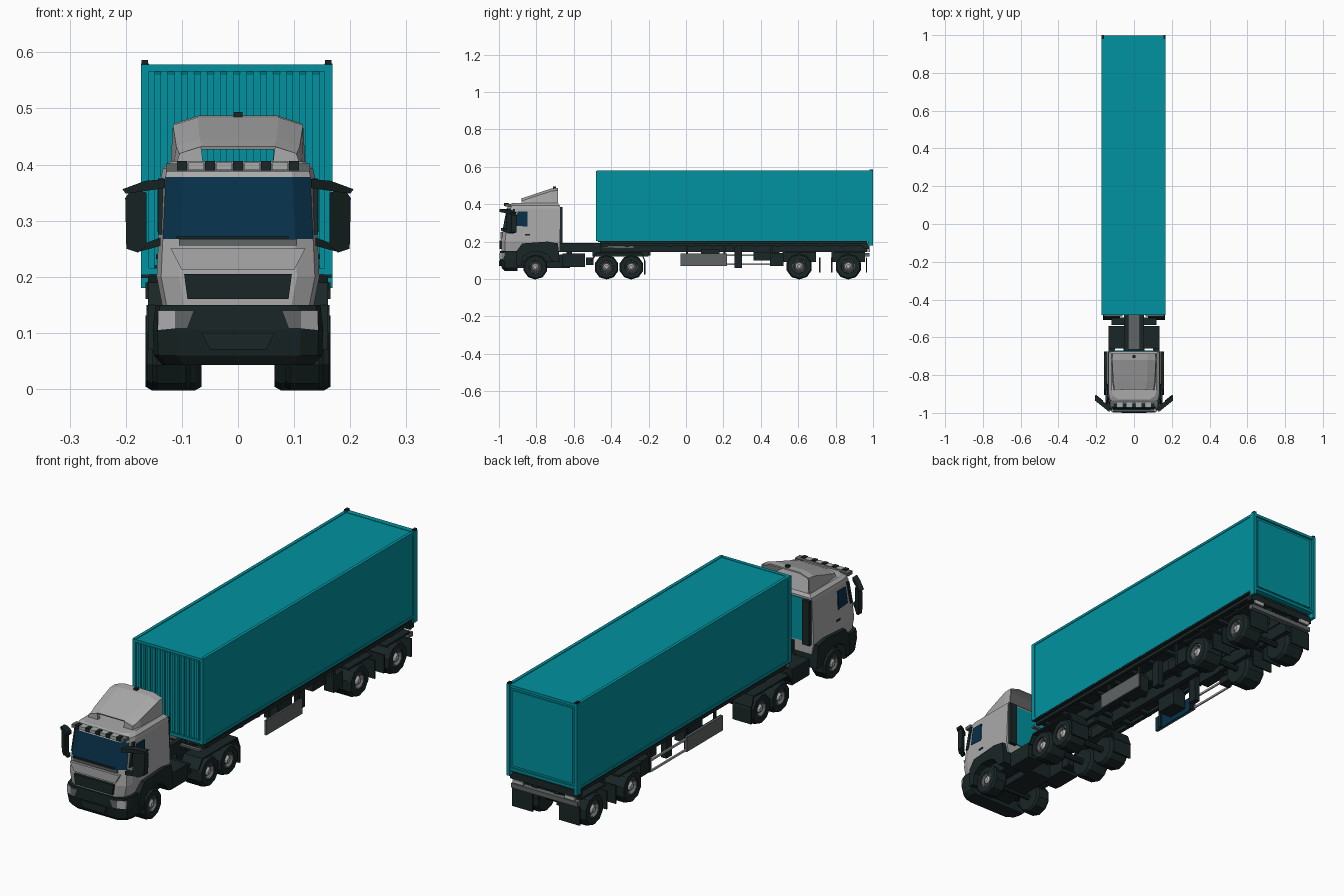
import bpy, bmesh, math

cube = bpy.data.objects.get("Cube")
if cube:
    bpy.data.objects.remove(cube)


def material(name, r, g, b):
    m = bpy.data.materials.new(name)
    m.use_nodes = True
    m.diffuse_color = (r, g, b, 1)
    m.node_tree.nodes["Principled BSDF"].inputs["Base Color"].default_value = (r, g, b, 1)
    return m


TEAL = material("teal paint", 0, 0.29, 0.35)
GREY = material("cab grey", 0.4, 0.4, 0.4)
DARK = material("dark plastic", 0.01, 0.019, 0.019)
GLASS = material("blue glass", 0.002, 0.03, 0.068)
METAL = material("light metal", 0.45, 0.45, 0.46)
STEEL = material("mid grey steel", 0.12, 0.13, 0.13)


def build(name, verts, faces, *mats):
    me = bpy.data.meshes.new(name)
    me.from_pydata(verts, [], faces)
    bm = bmesh.new()
    bm.from_mesh(me)
    bmesh.ops.recalc_face_normals(bm, faces=bm.faces)
    bm.to_mesh(me)
    bm.free()
    for m in mats:
        me.materials.append(m)
    ob = bpy.data.objects.new(name, me)
    bpy.context.collection.objects.link(ob)
    return ob


def loft(name, rings, *mats, caps=True, closed=True):
    n = len(rings[0])
    verts = [p for ring in rings for p in ring]
    faces = [(r * n + i, r * n + (i + 1) % n, (r + 1) * n + (i + 1) % n, (r + 1) * n + i)
             for r in range(len(rings) - 1) for i in range(n if closed else n - 1)]
    if caps:
        faces += [tuple(range(n)), tuple(range(len(verts) - n, len(verts)))]
    return build(name, verts, faces, *mats)


def side_prism(name, x0, x1, profile, mat):
    return loft(name, [[(x, y, z) for y, z in profile] for x in (x0, x1)], mat)


def front_prism(name, y0, y1, profile, mat, sweep=0):
    return loft(name, [[(x, y + sweep * abs(x), z) for x, z in profile] for y in (y0, y1)], mat)


def box(name, x, y, z, mat):
    return side_prism(name, x[0], x[1], [(y[0], z[0]), (y[1], z[0]), (y[1], z[1]), (y[0], z[1])], mat)


def pair(name, x, y, z, mat):
    for side, s in (("left", 1), ("right", -1)):
        box(f"{side}_{name}", (s * x[0], s * x[1]), y, z, mat)


# Container: body, frame, corrugated front and rear door
L, R = -.173, .168
box("container_body", (L + .003, R - .003), (-.473, .99), (.206, .576), TEAL)
box("container_floor", (L + .001, R - .001), (-.47, .97), (.198, .206), DARK)
for x in (L, R - .014):
    box("front_post", (x, x + .014), (-.482, -.462), (.203, .578), TEAL)
    box("rear_post", (x, x + .014), (.972, 1), (.18, .58), TEAL)
    box("bottom_rail", (x, x + .014), (-.475, .98), (.204, .214), TEAL)
    box("top_rail", (x, x + .014), (-.475, .98), (.568, .579), TEAL)
    box("corner_fitting", (x + .001, x + .013), (.98, .999), (.578, .586), DARK)
for z in (.204, .566):
    box("front_rail", (L, R), (-.481, -.465), (z, z + .012), TEAL)
    box("rear_rail", (L, R), (.975, .998), (z, z + .012), TEAL)
for i in range(13):
    x = L + .024 + i * .0235
    side_prism("front_corrugation", x, x + .012,
               [(-.472, .215), (-.479, .22), (-.479, .561), (-.472, .566)], TEAL)
box("rear_door", (L + .026, R - .026), (.985, .995), (.225, .555), TEAL)


# Cab shell, lofted through rounded footprints
def footprint(z, w, front, back=-.675):
    half = [(w, back), (w, front + .055), (w - .008, front + .025), (w - .04, front + .005)]
    return [(x, y, z) for x, y in half] + [(-x, y, z) for x, y in reversed(half)]


cab = loft("cab_shell", [footprint(*r) for r in (
    (.148, .135, -.992), (.2, .145, -.992), (.267, .142, -.985), (.378, .137, -.963),
    (.393, .134, -.955), (.405, .12, -.935, -.685))], GREY, GLASS)
for f in cab.data.polygons:
    if .28 < f.center.z < .36 and f.normal.y < -.5:
        f.material_index = 1
box("cab_floor", (-.12, .12), (-.96, -.68), (.09, .15), DARK)
box("cab_rear_panel", (-.105, .105), (-.677, -.671), (.2, .385), TEAL)
pair("rear_air_duct", (.1, .134), (-.678, -.66), (.19, .385), DARK)
for side, s in (("left", 1), ("right", -1)):
    side_prism(f"{side}_door_window", s * .134, s * .1435,
               [(-.915, .285), (-.848, .28), (-.848, .36), (-.9, .36)], GLASS)
    side_prism(f"{side}_window_pillar", s * .132, s * .143,
               [(-.95, .275), (-.934, .275), (-.913, .375), (-.925, .375)], DARK)
    box(f"{side}_door_handle", (s * .14, s * .146), (-.86, -.835), (.232, .24), DARK)
    # Mirrors and their swept arms
    front_prism(f"{side}_mirror", -1.093, -1.065, [(s * x, z) for x, z in (
        (.163, .255), (.178, .243), (.199, .25), (.201, .34), (.19, .356), (.163, .35))], DARK, .8)
    front_prism(f"{side}_mirror_arm", -1.1, -1.07, [(s * x, z) for x, z in (
        (.13, .358), (.2, .348), (.206, .356), (.165, .371), (.13, .374))], DARK, .8)
    front_prism(f"{side}_lower_mirror_arm", -1.09, -1.07, [(s * x, z) for x, z in (
        (.138, .255), (.175, .245), (.175, .256), (.138, .27))], DARK, .8)
    # Headlights wrapped round the bumper corners
    front_prism(f"{side}_headlight", -1.067, -1.06, [(s * x, z) for x, z in (
        (.112, .108), (.143, .105), (.143, .14), (.112, .14))], METAL, .625)
    front_prism(f"{side}_inner_headlight", -.998, -.99, [(s * x, z) for x, z in (
        (.09, .108), (.112, .108), (.112, .14), (.078, .14))], STEEL)
    # Front wheel arch
    side_prism(f"{side}_front_arch", s * .105, s * .16, [
        (-.905, .07), (-.905, .15), (-.875, .19), (-.74, .2), (-.685, .19), (-.675, .09),
        (-.71, .09), (-.74, .13), (-.78, .146), (-.83, .146), (-.87, .12), (-.88, .07)], DARK)

# Nose, bumper, visor strip and wipers
front_prism("front_grille", -.998, -.984, [(-.09, .16), (.09, .16), (.096, .205), (-.096, .205)], DARK)
front_prism("nose_panel", -.992, -.98, [(-.1, .212), (.1, .212), (.12, .25), (-.12, .25)], GREY)
box("windscreen_cowl", (-.105, .105), (-.988, -.975), (.256, .267), STEEL)
loft("front_bumper", [footprint(z, w, f, -.9) for z, w, f in (
    (.043, .135, -.975), (.06, .15, -.99), (.105, .152, -1), (.15, .147, -1))], DARK)
front_prism("bumper_intake", -1, -.985, [(-.05, .07), (.05, .07), (.065, .1), (-.065, .1)], DARK)
box("wiper_bar", (-.11, .09), (-.988, -.978), (.268, .273), DARK)
box("sun_visor", (-.128, .128), (-.968, -.935), (.388, .402), STEEL)
for i in range(5):
    x = (i - 2) * .05
    box("roof_lamp", (x - .009, x + .009), (-.972, -.95), (.389, .406), DARK)
for i in range(4):
    x = (i - 1.5) * .05
    box("visor_panel", (x - .014, x + .014), (-.971, -.945), (.39, .404), GREY)


# Roof wind deflector, an open shell
def arch(y, w, top):
    half = [(w, .402), (w - .004, top - .014), (w * .6, top)]
    return [(x, y, z) for x, z in half] + [(-x, y, z) for x, z in reversed(half)]


shell = loft("wind_deflector", [arch(-.875, .108, .432), (arch(-.835, .114, .446)),
             arch(-.72, .12, .484), arch(-.685, .118, .487)], GREY, caps=False, closed=False)
shell.modifiers.new("thickness", "SOLIDIFY").thickness = .006
for s in (1, -1):
    front_prism("deflector_cheek", -.88, -.865, [(s * .062, .402), (s * .11, .402),
                (s * .104, .42), (s * .066, .432)], GREY)
box("roof_beacon", (-.008, .008), (-.71, -.694), (.482, .494), DARK)


# Wheels: a lathed tyre, a dished rim and a hub
def lathe(name, profile, x, y, z, s, mat, n=10):
    turn = [2 * math.pi * (i + .5) / n for i in range(n)]
    loft(name, [[(x + s * px, y + r * math.cos(a), z + r * math.sin(a)) for a in turn]
                for px, r in profile], mat)


def wheel(name, y, r, inner, outer):
    w = outer - inner
    for side, s in (("left", 1), ("right", -1)):
        at = (s * inner, y, r * .96, s)
        lathe(f"{side}_{name}_tyre", [(0, r * .6), (0, r * .9), (w * .12, r), (w * .88, r),
              (w, r * .9), (w, r * .54), (w * .8, r * .5)], *at, DARK)
        lathe(f"{side}_{name}_rim", [(w * .7, r * .5), (w * .97, r * .52), (w * .98, r * .45),
              (w * .82, r * .38)], *at, STEEL)
        lathe(f"{side}_{name}_hub", [(w * .8, r * .3), (w * .9, r * .27), (w * .98, r * .15)], *at, METAL)
    lathe(f"{name}_axle", [(-inner, .014), (inner, .014)], 0, y, r * .96, 1, DARK, 8)


wheel("front", -.805, .066, .085, .152)
for i, y in enumerate((-.425, -.292)):
    wheel(f"drive_{i + 1}", y, .066, .065, .162)
for i, y in enumerate((.605, .868)):
    wheel(f"trailer_{i + 1}", y, .07, .065, .165)
    pair("spring_mount", (.045, .068), (y - .09, y + .09), (.09, .145), DARK)

# Tractor chassis, tanks, fifth wheel and mudguards
pair("front_tractor_rail", (.03, .052), (-.95, -.46), (.145, .192), DARK)
pair("rear_tractor_rail", (.03, .052), (-.5, -.2), (.12, .165), DARK)
box("chassis_deck", (-.032, .032), (-.665, -.46), (.16, .172), STEEL)
for y in (-.64, -.5, -.35, -.22):
    box("tractor_crossmember", (-.04, .04), (y, y + .03), (.125, .16), DARK)
pair("fuel_tank", (.05, .135), (-.66, -.54), (.065, .135), DARK)
pair("battery_box", (.05, .12), (-.535, -.495), (.075, .115), DARK)
box("engine", (-.055, .055), (-.93, -.62), (.06, .13), DARK)
side_prism("fifth_wheel", -.07, .07, [(-.44, .168), (-.28, .165), (-.28, .178), (-.44, .19)], STEEL)
for s in (1, -1):
    side_prism("drive_mudguard", s * .075, s * .163, [
        (-.5, .1), (-.475, .135), (-.24, .135), (-.22, .09), (-.215, .09), (-.235, .142),
        (-.48, .142), (-.508, .1)], DARK)
pair("drive_mudflap", (.072, .163), (-.224, -.217), (.025, .1), DARK)
pair("front_marker", (.06, .16), (-.49, -.475), (.174, .182), STEEL)

# Trailer frame
pair("trailer_beam", (.04, .065), (-.46, .97), (.145, .19), DARK)
pair("trailer_side_rail", (.145, .162), (-.46, .97), (.176, .191), DARK)
for i in range(13):
    y = -.44 + i * .115
    box("trailer_crossmember", (-.16, .16), (y, y + .02), (.172, .19), DARK)
pair("container_support", (.04, .065), (-.46, .97), (.19, .2), DARK)

# Side guards, boxes and landing legs
pair("guard_panel", (.15, .158), (-.03, .22), (.07, .135), STEEL)
box("guard_panel_backing", (-.15, -.145), (-.03, .22), (.07, .135), GLASS)
for z in (.075, .122):
    box("right_guard_rail", (-.15, -.157), (.22, .46), (z, z + .008), METAL)
for y in (0, .2, .45):
    pair("guard_post", (.138, .148), (y, y + .012), (.07, .18), DARK)
pair("landing_leg", (.09, .115), (.26, .3), (.06, .18), DARK)
pair("storage_box", (.07, .135), (.08, .18), (.085, .16), DARK)
pair("air_tank", (.06, .11), (.36, .5), (.1, .145), DARK)
pair("equipment_box", (.1, .145), (.45, .52), (.07, .14), DARK)

# Trailer mudguards, mudflaps and rear bumper
for y in (.712, .775, .962):
    pair("trailer_mudflap", (.065, .163), (y, y + .007), (.035, .115), DARK)
for y in (.53, .79):
    pair("trailer_mudguard", (.07, .163), (y, y + .165), (.142, .15), DARK)
box("rear_bumper", (-.16, .16), (.955, .98), (.12, .14), STEEL)
box("rear_crossmember", (-.165, .165), (.95, .98), (.16, .19), DARK)
pair("tail_lamp", (.1, .15), (.976, .984), (.145, .16), METAL)
